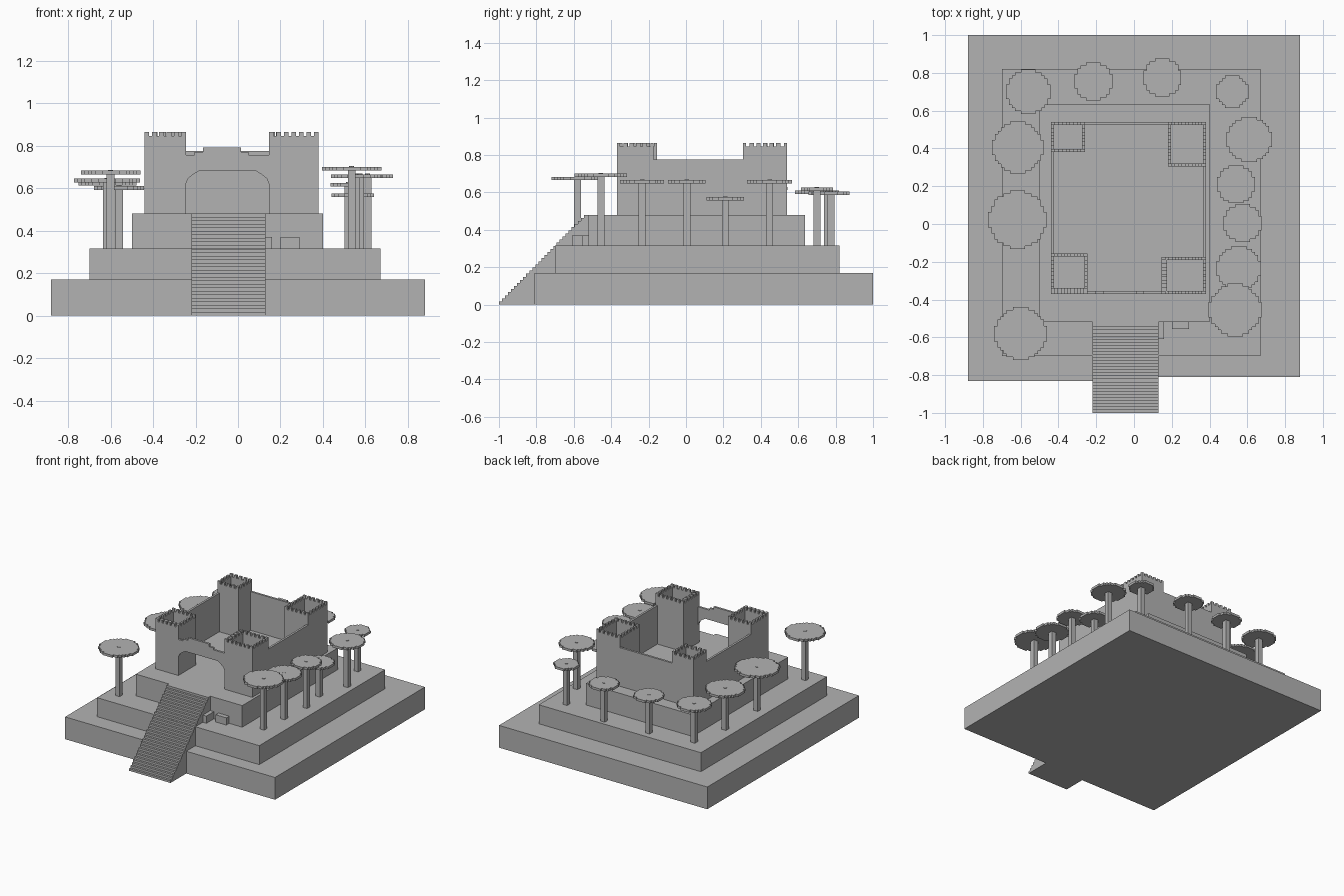
import bpy
import bmesh
from math import hypot
from mathutils import Matrix, Vector

cube = bpy.data.objects.get("Cube")
if cube:
    bpy.data.objects.remove(cube, do_unlink=True)

stone = bpy.data.materials.new("stone_grey")
stone.use_nodes = True
GREY = (0.45, 0.45, 0.45, 1)
stone.diffuse_color = GREY
stone.node_tree.nodes["Principled BSDF"].inputs["Base Color"].default_value = GREY


def finish(name, bm):
    bmesh.ops.recalc_face_normals(bm, faces=bm.faces)
    mesh = bpy.data.meshes.new(name)
    bm.to_mesh(mesh)
    bm.free()
    mesh.materials.append(stone)
    obj = bpy.data.objects.new(name, mesh)
    bpy.context.collection.objects.link(obj)
    return obj


def add_box(bm, x0, x1, y0, y1, z0, z1):
    centre = Vector(((x0 + x1) / 2, (y0 + y1) / 2, (z0 + z1) / 2))
    size = Matrix.Diagonal((x1 - x0, y1 - y0, z1 - z0, 1))
    bmesh.ops.create_cube(bm, size=1, matrix=Matrix.Translation(centre) @ size)


def box(name, *bounds):
    bm = bmesh.new()
    add_box(bm, *bounds)
    return finish(name, bm)


def prism(name, points, offset):
    """Extrude a closed outline along an offset vector."""
    bm = bmesh.new()
    face = bm.faces.new([bm.verts.new(p) for p in points])
    new = bmesh.ops.extrude_face_region(bm, geom=[face], use_keep_orig=True)
    verts = [v for v in new["geom"] if isinstance(v, bmesh.types.BMVert)]
    bmesh.ops.translate(bm, verts=verts, vec=offset)
    return finish(name, bm)


# Terraces; the lowest has a slightly uneven front edge
BASE, MID, TOP = 0.17, 0.315, 0.48
prism("lower_terrace",
      [(-0.88, -0.83, 0), (-0.1, -0.83, 0), (-0.1, -0.81, 0),
       (0.88, -0.81, 0), (0.88, 1, 0), (-0.88, 1, 0)], (0, 0, BASE))
box("middle_terrace", -0.70, 0.67, -0.70, 0.82, BASE, MID)
box("upper_terrace", -0.50, 0.40, -0.52, 0.635, MID, TOP)

# Solid staircase from a stepped side profile
STEPS = 29
START, END = -1.0, -0.53
rise, run = TOP / STEPS, (END - START) / STEPS
profile = [(-0.22, START, 0)]
for i in range(STEPS):
    profile.append((-0.22, START + i * run, (i + 1) * rise))
    profile.append((-0.22, START + (i + 1) * run, (i + 1) * rise))
profile += [(-0.22, -0.51, TOP), (-0.22, -0.51, 0)]
prism("staircase", profile, (0.35, 0, 0))

# Low blocks beside the stairs
box("stair_side_block", 0.13, 0.16, -0.61, -0.52, MID, 0.37)
box("terrace_block", 0.20, 0.29, -0.555, -0.52, MID, 0.37)

# Castle curtain walls
WALL = 0.775
T = 0.016
box("right_wall", -0.44, -0.44 + T, -0.16, 0.39, TOP, WALL)
box("left_wall", 0.38 - T, 0.38, -0.18, 0.31, TOP, WALL)
box("back_wall", -0.27, 0.19, 0.54 - T, 0.54, TOP, WALL)

# Gate wall: stepped parapet above, arched opening below
arch = [(0.145, 0.62), (0.135, 0.645), (0.11, 0.665), (0.085, 0.68),
        (-0.185, 0.68), (-0.21, 0.665), (-0.235, 0.645), (-0.245, 0.62)]
parapet = [(-0.245, 0.755), (-0.205, 0.755), (-0.205, 0.77), (-0.165, 0.77),
           (-0.165, 0.79), (0.015, 0.79), (0.015, 0.77), (0.05, 0.77),
           (0.05, 0.755), (0.145, 0.755)]
prism("gate_wall", [(x, -0.37, z) for x, z in arch + parapet], (0, T, 0))


def tower(name, x0, x1, y0, y1, front=T, right=T):
    """Hollow square tower with battlements."""
    bm = bmesh.new()
    rim, crest, width = 0.845, 0.865, 0.022
    sides = [(x0, x1, y0, y0 + front), (x0, x1, y1 - T, y1),
             (x0, x0 + right, y0 + front, y1 - T), (x1 - T, x1, y0 + front, y1 - T)]
    for side in sides:
        add_box(bm, *side, TOP, rim)
    for k, (a0, a1, b0, b1) in enumerate(sides):
        along_x = k < 2
        lo, hi = (a0, a1) if along_x else (y0, y1)
        count = round((hi - lo) / 0.04)
        pitch = (hi - lo - width) / count
        for i in range(count + 1):
            if not along_x and i in (0, count):
                continue
            s = lo + i * pitch
            if along_x:
                add_box(bm, s, s + width, b0, b1, rim, crest)
            else:
                add_box(bm, a0, a1, s, s + width, rim, crest)
    return finish(name, bm)


tower("front_right_tower", -0.44, -0.245, -0.37, -0.155, front=0.03)
tower("front_left_tower", 0.145, 0.38, -0.37, -0.175, right=0.03)
tower("back_right_tower", -0.44, -0.26, 0.38, 0.54)
tower("back_left_tower", 0.18, 0.38, 0.305, 0.54)


def tree(number, x, y, radius, top, trunk=0.018):
    """Square trunk under a flat canopy with a stepped round outline."""
    thick = 0.018
    box(f"tree_trunk_{number}", x - trunk, x + trunk, y - trunk, y + trunk,
        MID, top - thick)
    bm = bmesh.new()
    cells = 2 * round(radius / 0.0165) + 1
    bmesh.ops.create_grid(bm, x_segments=cells, y_segments=cells, size=radius)
    outside = [f for f in bm.faces
               if hypot(*f.calc_center_median().xy) > radius * 0.99]
    bmesh.ops.delete(bm, geom=outside, context="FACES")
    new = bmesh.ops.extrude_face_region(bm, geom=bm.faces[:], use_keep_orig=True)
    verts = [v for v in new["geom"] if isinstance(v, bmesh.types.BMVert)]
    bmesh.ops.translate(bm, verts=verts, vec=(0, 0, thick))
    bmesh.ops.create_cone(bm, cap_ends=True, segments=8, radius1=0.012,
                          radius2=0.012, depth=0.006,
                          matrix=Matrix.Translation((0, 0, thick)))
    canopy = finish(f"tree_canopy_{number}", bm)
    canopy.location = (x, y, top - thick)


# Trees around the middle terrace: x, y, canopy radius, canopy top
trees = [
    (-0.56, 0.70, 0.117, 0.61), (-0.215, 0.755, 0.10, 0.605),
    (0.15, 0.775, 0.10, 0.605), (0.52, 0.70, 0.085, 0.625),
    (-0.615, 0.405, 0.137, 0.63), (0.61, 0.447, 0.12, 0.665),
    (0.54, 0.21, 0.10, 0.575), (-0.617, 0.023, 0.155, 0.645),
    (0.575, 0.005, 0.10, 0.665), (0.555, -0.235, 0.118, 0.665),
    (0.535, -0.455, 0.14, 0.70), (-0.60, -0.58, 0.14, 0.683),
]
for n, spec in enumerate(trees, 1):
    tree(n, *spec)
